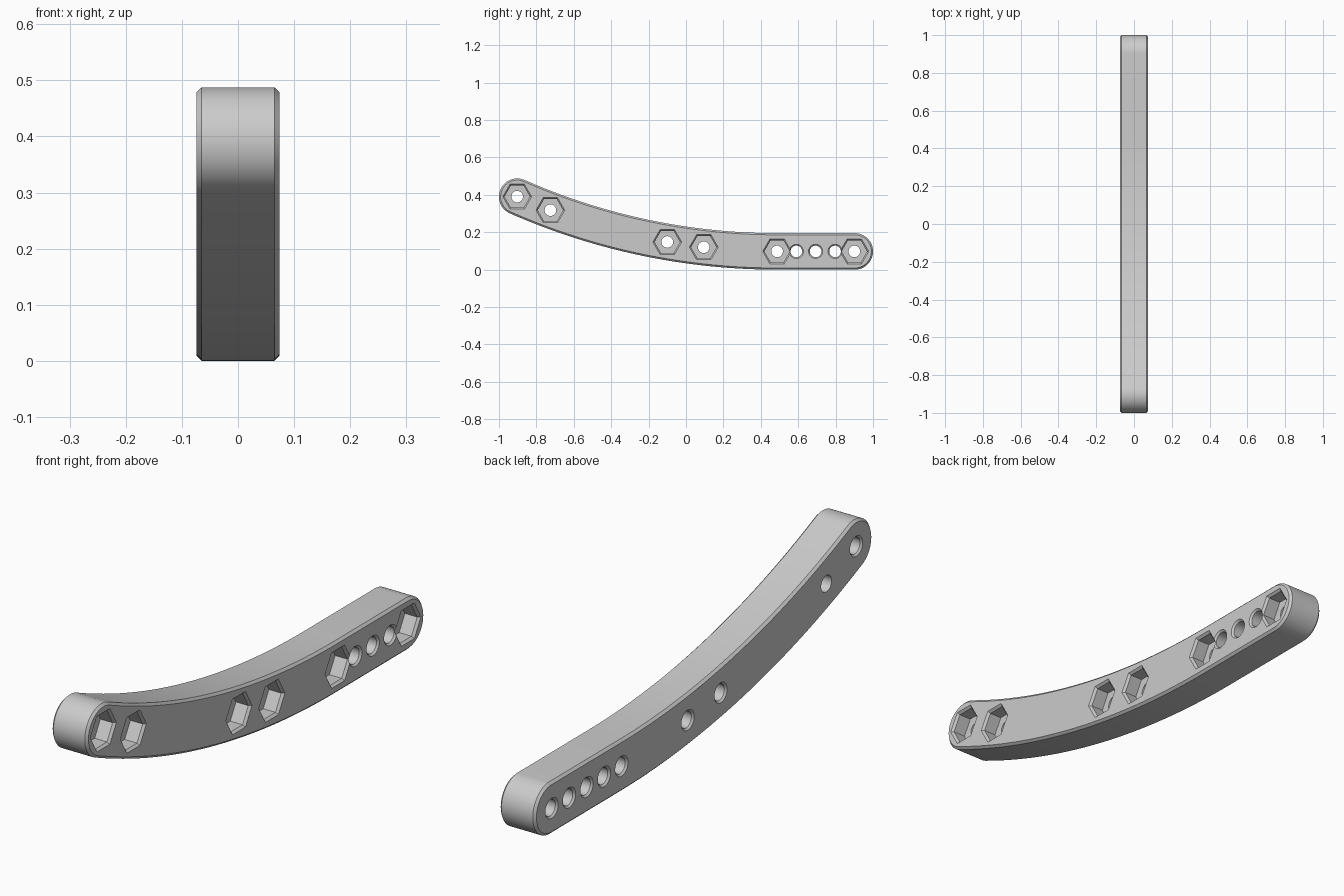
import bpy, bmesh
from math import sin, cos, pi, asin

cube = bpy.data.objects.get("Cube")
if cube:
    bpy.data.objects.remove(cube, do_unlink=True)

HALF = 0.074      # half thickness along x
R = 0.0975        # half height of the bar
RIM = 0.009       # chamfer around both faces
Y_END = 0.9025    # centres of the rounded ends
Y_BEND = 0.487    # straight part ends, curve begins
BEND = 3.445      # radius of the curved centre line
END_ANGLE = asin((Y_BEND + Y_END) / BEND)

grey = bpy.data.materials.new("light_grey")
grey.use_nodes = True
colour = (0.6, 0.6, 0.6, 1)
grey.diffuse_color = colour
grey.node_tree.nodes["Principled BSDF"].inputs["Base Color"].default_value = colour


def centre_z(y):
    """Height of the bar's centre line at y."""
    if y >= Y_BEND:
        return R
    return R + BEND - (BEND ** 2 - (Y_BEND - y) ** 2) ** 0.5


def outline(r):
    """Closed outline of the bar in the yz plane, r from its centre line."""
    pts = []
    for i in range(33):                       # straight end cap
        a = -pi / 2 + pi * i / 32
        pts.append((Y_END + r * cos(a), R + r * sin(a)))
    for i in range(49):                       # upper curve
        a = END_ANGLE * i / 48
        pts.append((Y_BEND - (BEND - r) * sin(a), R + BEND - (BEND - r) * cos(a)))
    for i in range(1, 32):                    # raised end cap
        a = pi / 2 - END_ANGLE + pi * i / 32
        pts.append((-Y_END + r * cos(a), centre_z(-Y_END) + r * sin(a)))
    for i in range(48, -1, -1):               # lower curve
        a = END_ANGLE * i / 48
        pts.append((Y_BEND - (BEND + r) * sin(a), R + BEND - (BEND + r) * cos(a)))
    return pts


def loft(name, sections):
    """Solid through (x, outline) sections listed along +x."""
    bm = bmesh.new()
    rings = [[bm.verts.new((x, y, z)) for y, z in pts] for x, pts in sections]
    n = len(rings[0])
    for a, b in zip(rings, rings[1:]):
        for i in range(n):
            j = (i + 1) % n
            bm.faces.new((a[i], a[j], b[j], b[i]))
    bm.faces.new(rings[0][::-1])
    bm.faces.new(rings[-1])
    bmesh.ops.recalc_face_normals(bm, faces=bm.faces)
    mesh = bpy.data.meshes.new(name)
    bm.to_mesh(mesh)
    bm.free()
    mesh.materials.append(grey)
    obj = bpy.data.objects.new(name, mesh)
    bpy.context.collection.objects.link(obj)
    return obj


def polygon(y, r, sides):
    z = centre_z(y)
    return [(y + r * cos(2 * pi * i / sides), z + r * sin(2 * pi * i / sides))
            for i in range(sides)]


# Bar with chamfered rims
bar = loft("curved_bar", [(-HALF, outline(R - RIM)), (RIM - HALF, outline(R)),
                          (HALF - RIM, outline(R)), (HALF, outline(R - RIM))])

# Cutters for the bolt holes and the hexagonal nut pockets
OUT = 0.01
HOLE, SINK = 0.031, 0.007
NUT, FLOOR = 0.068, 0.014
nut_ys = [-Y_END, -0.725, -0.1, 0.095, Y_BEND, 0.9]
plain_ys = [0.59, 0.693, 0.797]
cutters = []
for y in nut_ys + plain_ys:
    left_sink = 0 if y == -0.725 else SINK + OUT
    cutters.append(loft("hole_cutter", [
        (-HALF - OUT, polygon(y, HOLE + left_sink, 32)),
        (-HALF + SINK, polygon(y, HOLE, 32)),
        (HALF - SINK, polygon(y, HOLE, 32)),
        (HALF + OUT, polygon(y, HOLE + SINK + OUT, 32))]))
for y in nut_ys:
    cutters.append(loft("nut_cutter", [
        (FLOOR, polygon(y, NUT, 6)),
        (HALF - RIM, polygon(y, NUT, 6)),
        (HALF + OUT, polygon(y, NUT + RIM + OUT, 6))]))

bpy.ops.object.select_all(action='DESELECT')
bpy.context.view_layer.objects.active = bar
bar.select_set(True)
for cutter in cutters:
    cutter.hide_render = True
    mod = bar.modifiers.new("cut", 'BOOLEAN')
    mod.operation = 'DIFFERENCE'
    mod.solver = 'EXACT'
    mod.object = cutter
    bpy.ops.object.modifier_apply(modifier=mod.name)
    bpy.data.objects.remove(cutter, do_unlink=True)

bpy.ops.object.shade_smooth_by_angle(angle=pi / 6)
